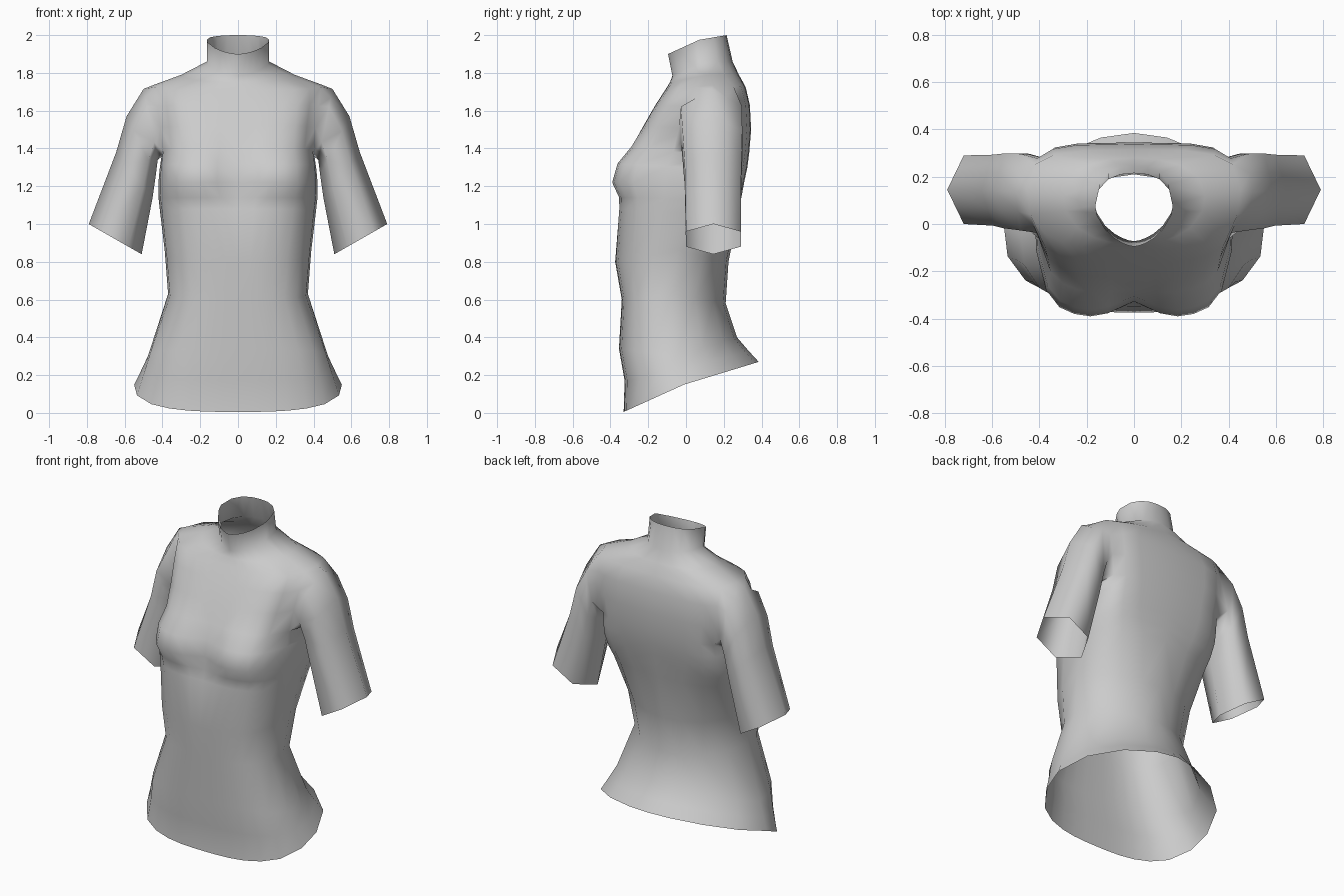
import bpy, bmesh
from math import sin, cos, pi, radians, exp
from mathutils import Vector

if "Cube" in bpy.data.objects:
    bpy.data.objects.remove(bpy.data.objects["Cube"])

# Torso rings: z front, z side, z back, y front, y side, y back,
# half width, squareness of front, squareness of back
RINGS = [
    (.005, .15, .27, -.33, -.01, .385, .55, .72, 1.12),  # hem
    (.17, .22, .33, -.325, -.03, .33, .515, .7, 1.12),
    (.34, .30, .40, -.355, -.05, .27, .477, .7, 1.12),
    (.60, .63, .58, -.34, -.08, .21, .37, .7, 1.1),      # waist
    (.80, .86, .80, -.375, -.04, .225, .388, .68, 1.0),
    (1.08, 1.06, 1.08, -.348, .04, .28, .412, .6, .75),
    (1.14, 1.13, 1.15, -.328, .08, .295, .42, .56, .65),
    (1.22, 1.21, 1.23, -.325, .12, .31, .422, .5, .58),
    (1.32, 1.29, 1.30, -.305, .13, .325, .415, .5, .53),
    (1.41, 1.36, 1.38, -.275, .14, .335, .405, .54, .5),   # armpit
    (1.52, 1.50, 1.50, -.225, .14, .345, .42, .56, .47),
    (1.63, 1.62, 1.63, -.162, .14, .338, .435, .56, .48),
    (1.71, 1.735, 1.725, -.11, .14, .316, .45, .7, .6),    # shoulder
    (1.75, 1.79, 1.79, -.085, .12, .28, .30, .9, .9),
    (1.785, 1.86, 1.86, -.072, .08, .247, .165, 1.2, .85), # collar base
    (1.90, 1.975, 2.0, -.095, .07, .215, .165, 1.2, .85),  # collar top
]
ANGLES = [0, 4, 11, 21, 34, 51, 74, 90, 118, 142, 163, 180]
ARMPIT, SHOULDER = 9, 12          # rows bounding the armhole
FRONT, SIDE, BACK = 6, 7, 8       # columns bounding the armhole

# Six-sided sleeve rings: outer x z, inner x z, centre y, y half depth
SLEEVE = [
    (.50, 1.715, .425, 1.34, .135, .162),
    (.59, 1.57, .435, 1.26, .14, .158),
    (.645, 1.38, .452, 1.14, .143, .15),
    (.79, 1.00, .51, .84, .145, .145),
]
HALF_HEXAGON = [(1, 0), (.75, .5), (.5, 1), (-.5, 1), (-.75, .5), (-1, 0)]
HEXAGON = HALF_HEXAGON + [(c, -s) for c, s in HALF_HEXAGON[-2:0:-1]]


def torso_point(ring, degrees):
    zf, zs, zb, yf, ys, yb, w, p_front, p_back = ring
    y_end, z_end, p = (yf, zf, p_front) if degrees < 90 else (yb, zb, p_back)
    a = radians(degrees)
    c = abs(cos(a)) ** p if degrees != 90 else 0
    x = w * abs(sin(a)) ** p if degrees not in (0, 180) else 0
    y, z = ys + (y_end - ys) * c, zs + (z_end - zs) * c
    if degrees < 70:              # bust
        y -= .078 * exp(-((x - .235) / .17) ** 4 - ((z - 1.26) / .125) ** 2)
    return x, y, z


def sleeve_ring(bm, spec):
    ox, oz, ix, iz, yc, r = spec
    outer, inner = Vector((ox, yc, oz)), Vector((ix, yc, iz))
    mid, half = (outer + inner) / 2, (outer - inner) / 2
    return [bm.verts.new(mid - half * c - Vector((0, r * s, 0))) for c, s in HEXAGON]


bm = bmesh.new()

# Half torso, leaving the armhole open
grid = [[bm.verts.new(torso_point(r, a)) for a in ANGLES] for r in RINGS]
for i in range(len(RINGS) - 1):
    for j in range(len(ANGLES) - 1):
        if ARMPIT <= i < SHOULDER and FRONT <= j < BACK:
            continue
        bm.faces.new((grid[i][j], grid[i][j + 1], grid[i + 1][j + 1], grid[i + 1][j]))

# Sleeve grown from the armhole edge
rows = range(ARMPIT, SHOULDER + 1)
loop = ([grid[ARMPIT][SIDE]] + [grid[i][FRONT] for i in rows]
        + [grid[SHOULDER][SIDE]] + [grid[i][BACK] for i in reversed(rows)])
n = len(loop)
for spec in SLEEVE:
    new = sleeve_ring(bm, spec)
    for k in range(n):
        m = (k + 1) % n
        bm.faces.new((loop[k], loop[m], new[m], new[k]))
    loop = new

# Drop unused points, face everything outward, shade smooth
for v in [v for v in bm.verts if not v.link_faces]:
    bm.verts.remove(v)
bmesh.ops.recalc_face_normals(bm, faces=bm.faces[:])
bm.faces.ensure_lookup_table()
if bm.faces[0].normal.y > 0:      # first face is on the front
    bmesh.ops.reverse_faces(bm, faces=bm.faces[:])
for f in bm.faces:
    f.smooth = True

mesh = bpy.data.meshes.new("fitted_top")
bm.to_mesh(mesh)
bm.free()
top = bpy.data.objects.new("fitted_top", mesh)
bpy.context.collection.objects.link(top)

# Other half
mirror = top.modifiers.new("mirror", 'MIRROR')
mirror.use_clip = True
mirror.merge_threshold = .001
